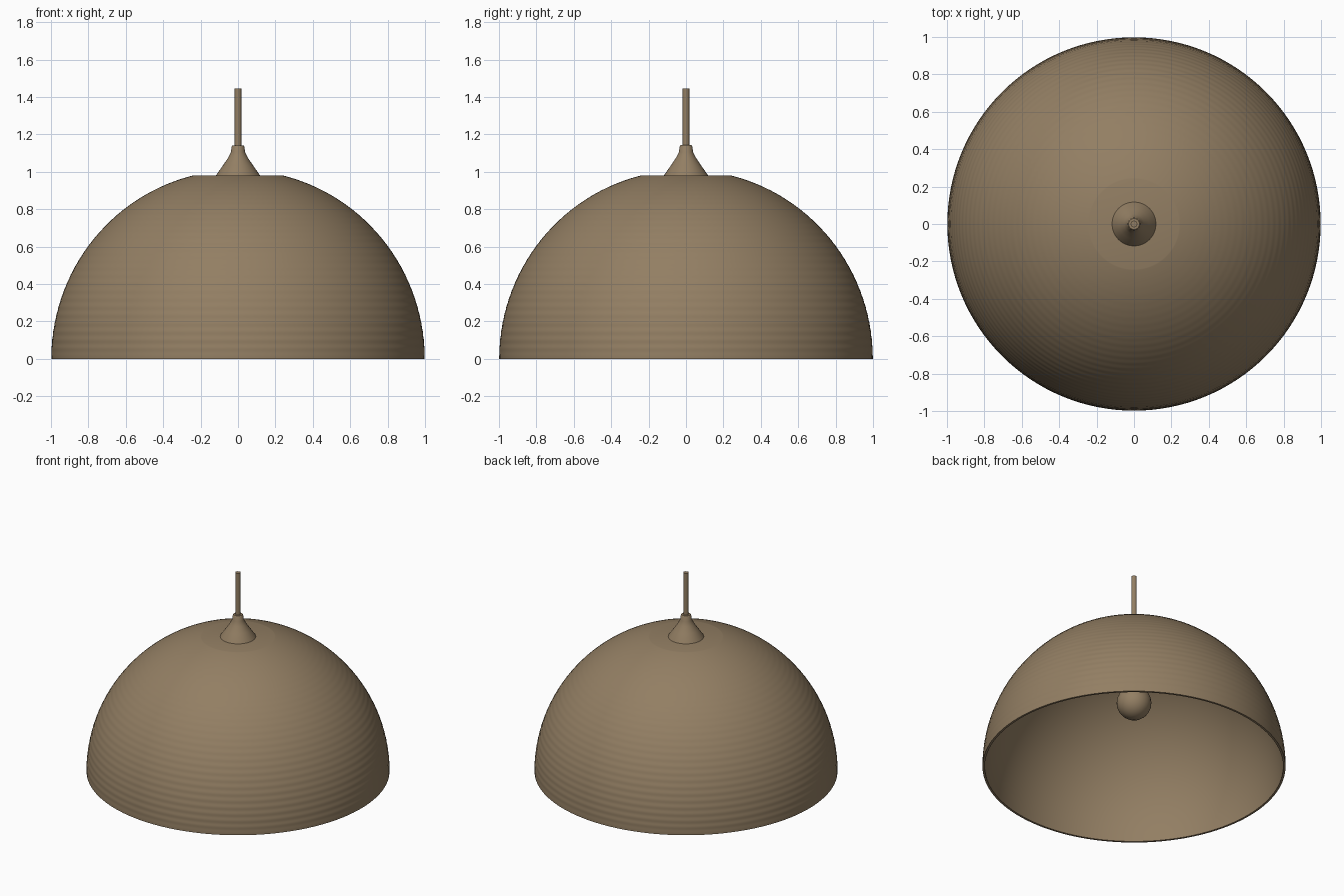
import bpy, bmesh, math

if "Cube" in bpy.data.objects:
    bpy.data.objects.remove(bpy.data.objects["Cube"])

# One flat colour for the whole lamp
bronze = bpy.data.materials.new("bronze brown")
bronze.diffuse_color = (0.29, 0.21, 0.125, 1)
bronze.use_nodes = True
bronze.node_tree.nodes["Principled BSDF"].inputs["Base Color"].default_value = bronze.diffuse_color


def lathe(name, profile, steps, angle=30):
    """Revolve an (r, z) profile, listed from bottom outside to top, around z."""
    bm = bmesh.new()
    rings = []
    for r, z in profile:
        if r < 1e-5:
            rings.append([bm.verts.new((0, 0, z))])
        else:
            rings.append([bm.verts.new((r * math.cos(2 * math.pi * i / steps),
                                        r * math.sin(2 * math.pi * i / steps), z))
                          for i in range(steps)])
    for a, b in zip(rings, rings[1:]):
        for i in range(steps):
            j = (i + 1) % steps
            quad = [a[i % len(a)], a[j % len(a)], b[j % len(b)], b[i % len(b)]]
            bm.faces.new(list(dict.fromkeys(quad)))
    bmesh.ops.recalc_face_normals(bm, faces=bm.faces)
    mesh = bpy.data.meshes.new(name)
    bm.to_mesh(mesh)
    bm.free()
    mesh.materials.append(bronze)
    ob = bpy.data.objects.new(name, mesh)
    bpy.context.collection.objects.link(ob)
    bpy.context.view_layer.objects.active = ob
    ob.select_set(True)
    bpy.ops.object.shade_smooth_by_angle(angle=math.radians(angle))
    ob.select_set(False)
    return ob


# Shade: thin hemisphere with a flattened crown and faint turned ripples
TOP, HEIGHT, WALL = 0.98, 1.01, 0.015
end = math.asin(TOP / HEIGHT)
outer = []
for k in range(221):
    t = end * k / 220
    fade = math.cos(t) * min(1, k / 10)
    r = 0.998 + 0.0008 * fade * math.sin(2 * math.pi * t / 0.045)
    outer.append((r * math.cos(t), HEIGHT * math.sin(t)))
inner_end = math.asin((TOP - WALL) / (HEIGHT - WALL))
inner = [((0.998 - WALL) * math.cos(inner_end * k / 48),
          (HEIGHT - WALL) * math.sin(inner_end * k / 48)) for k in range(49)]
profile = [(0, TOP - WALL)] + inner[::-1] + outer + [(0, TOP)]
lathe("shade", profile, 128)

# Ceiling-side cap: flared cone with a small collar
lathe("cap_cone", [(0, 0.975), (0.12, 0.975), (0.115, 0.985), (0.08, 1.035),
                   (0.053, 1.075), (0.038, 1.105), (0.034, 1.135),
                   (0.029, 1.142), (0, 1.142)], 32)

# Hanging rod, carried down inside to the bulb
lathe("rod", [(0, 0.60), (0.018, 0.60), (0.018, 1.445), (0, 1.445)], 16)

# Bulb holder above the bulb
lathe("socket", [(0, 0.58), (0.045, 0.58), (0.045, 0.70), (0.018, 0.73), (0, 0.73)], 24)

# Round bulb
bulb = [(0.115 * math.sin(math.pi * k / 12), 0.485 - 0.115 * math.cos(math.pi * k / 12))
        for k in range(13)]
lathe("bulb", bulb, 24)
